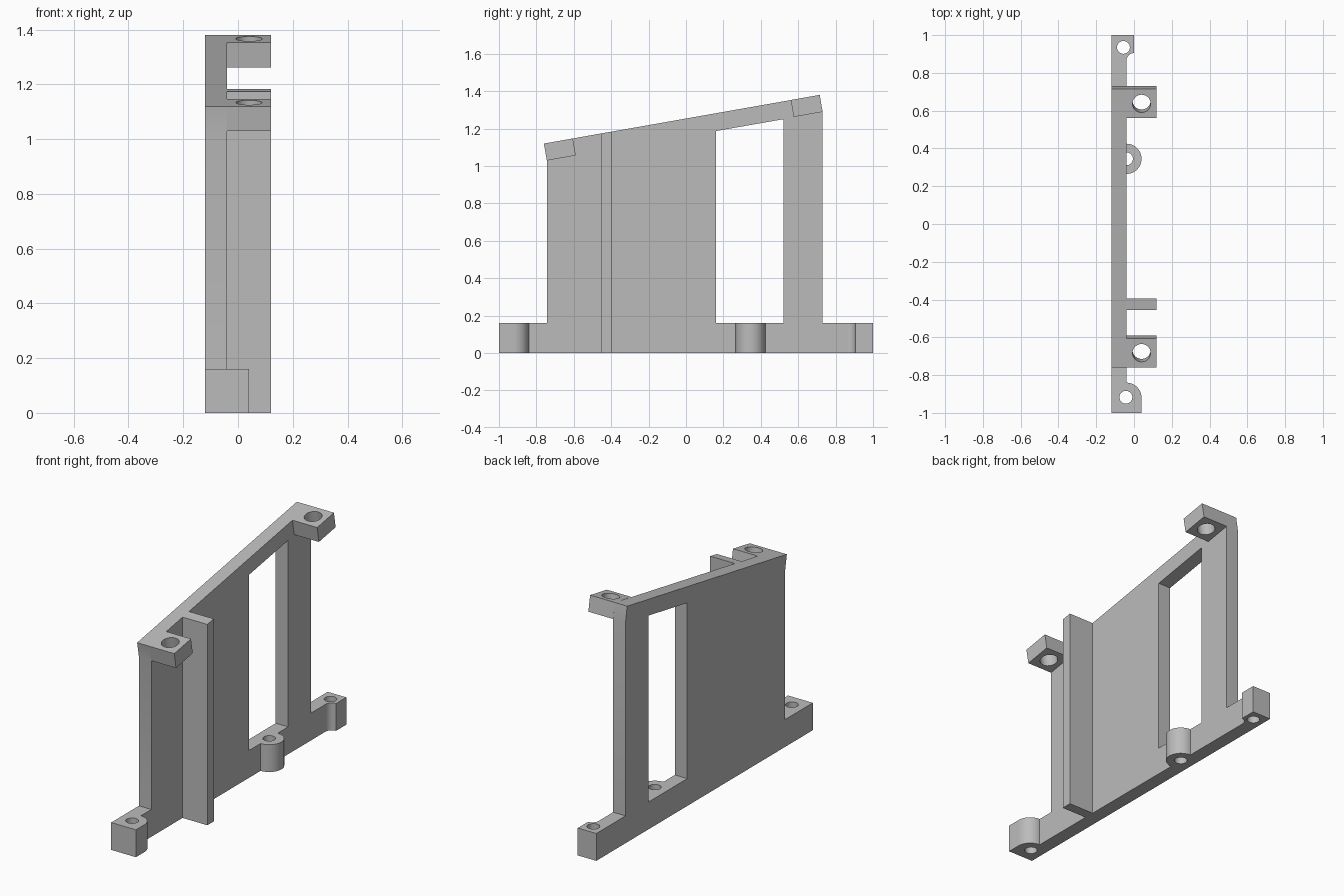
import bpy, bmesh
from math import sin, cos, pi, radians
from mathutils import Vector, Matrix

if "Cube" in bpy.data.objects:
    bpy.data.objects.remove(bpy.data.objects["Cube"], do_unlink=True)

grey = bpy.data.materials.new("plain grey")
grey.use_nodes = True
grey.diffuse_color = (0.5, 0.5, 0.5, 1)
grey.node_tree.nodes["Principled BSDF"].inputs["Base Color"].default_value = (0.5, 0.5, 0.5, 1)

INNER, OUTER, REACH = -0.04, -0.12, 0.12   # plate faces and ear tip in x
FOOT = 0.16                                # foot height
TILT = radians(10)                         # slope of the top edge


def prism(name, points, offset):
    """Extrude a flat outline along an offset vector."""
    bm = bmesh.new()
    face = bm.faces.new([bm.verts.new(p) for p in points])
    top = bmesh.ops.extrude_face_region(bm, geom=[face])["geom"]
    bmesh.ops.translate(bm, vec=offset,
                        verts=[v for v in top if isinstance(v, bmesh.types.BMVert)])
    bmesh.ops.recalc_face_normals(bm, faces=bm.faces)
    mesh = bpy.data.meshes.new(name)
    bm.to_mesh(mesh)
    bm.free()
    mesh.materials.append(grey)
    obj = bpy.data.objects.new(name, mesh)
    bpy.context.collection.objects.link(obj)
    return obj


def side_prism(name, outline, x0, x1):
    return prism(name, [(x0, y, z) for y, z in outline], (x1 - x0, 0, 0))


def floor_prism(name, outline):
    return prism(name, [(x, y, 0) for x, y in outline], (0, 0, FOOT))


def arc(cx, cy, r, start, end, steps=16):
    angles = [radians(start + (end - start) * i / steps) for i in range(steps + 1)]
    return [(cx + r * cos(a), cy + r * sin(a)) for a in angles]


def drill(center, r, tilt=0):
    """Cylinder cutter, optionally square to the sloping top."""
    turn = Matrix.Rotation(tilt, 3, 'X')
    ring = [turn @ Vector((x, y, -0.2)) + Vector(center) for x, y in arc(0, 0, r, 0, 350, 35)]
    return prism("hole_cutter", ring, turn @ Vector((0, 0, 0.4)))


def cut(cutter, *targets):
    cutter.hide_render = True
    for obj in targets:
        mod = obj.modifiers.new("cut", 'BOOLEAN')
        mod.operation, mod.solver, mod.object = 'DIFFERENCE', 'EXACT', cutter
        bpy.context.view_layer.objects.active = obj
        bpy.ops.object.modifier_apply(modifier=mod.name)
    bpy.data.objects.remove(cutter, do_unlink=True)


# Upright plate with sloping top and window
plate = side_prism("side_plate", [
    (-1, 0), (1, 0), (1, FOOT), (0.73, FOOT), (0.73, 1.29), (0.715, 1.38),
    (-0.76, 1.12), (-0.744, 1.03), (-0.744, FOOT), (-1, FOOT)], OUTER, INNER)
cut(side_prism("window_cutter", [(0.16, FOOT), (0.52, FOOT), (0.52, 1.25), (0.16, 1.187)],
               OUTER - 0.1, INNER + 0.1), plate)

# Stiffening rib
rib = side_prism("rib", [(-0.455, 0), (-0.395, 0), (-0.395, 1.184), (-0.455, 1.174)], INNER, REACH)

# Tilted mounting ears at both top corners
along = Vector((cos(TILT), sin(TILT))) * 0.157
down = Vector((sin(TILT), -cos(TILT))) * 0.092
ears = []
for name, corner in (("front_ear", (-0.76, 1.12)), ("back_ear", (0.56, 1.353))):
    a = Vector(corner)
    ear = side_prism(name, [a, a + along, a + along + down, a + down], INNER, REACH)
    mid = a + along / 2 + down / 2
    cut(drill((0.04, mid.x, mid.y), 0.048, TILT), ear)
    ears.append(ear)

# Screw feet along the bottom edge
front_foot = floor_prism("front_foot", [(INNER, -1), (0.04, -1)] + arc(INNER, -0.92, 0.08, 0, 90))
middle_foot = floor_prism("middle_foot", arc(INNER, 0.345, 0.08, -90, 90, 24))
back_foot = floor_prism("back_foot", [(INNER, 1), (INNER, 0.865)]
                        + arc(0, 0.865, 0.04, 180, 90, 8)[1:] + [(0, 1)])
for foot, x, y in ((front_foot, -0.043, -0.917), (middle_foot, INNER, 0.345),
                   (back_foot, -0.056, 0.935)):
    cut(drill((x, y, FOOT / 2), 0.034), foot, plate)

# Smooth round walls, keep edges crisp
bpy.ops.object.select_all(action='DESELECT')
for obj in [plate, rib, front_foot, middle_foot, back_foot] + ears:
    obj.select_set(True)
bpy.context.view_layer.objects.active = plate
bpy.ops.object.shade_smooth_by_angle(angle=radians(30))
